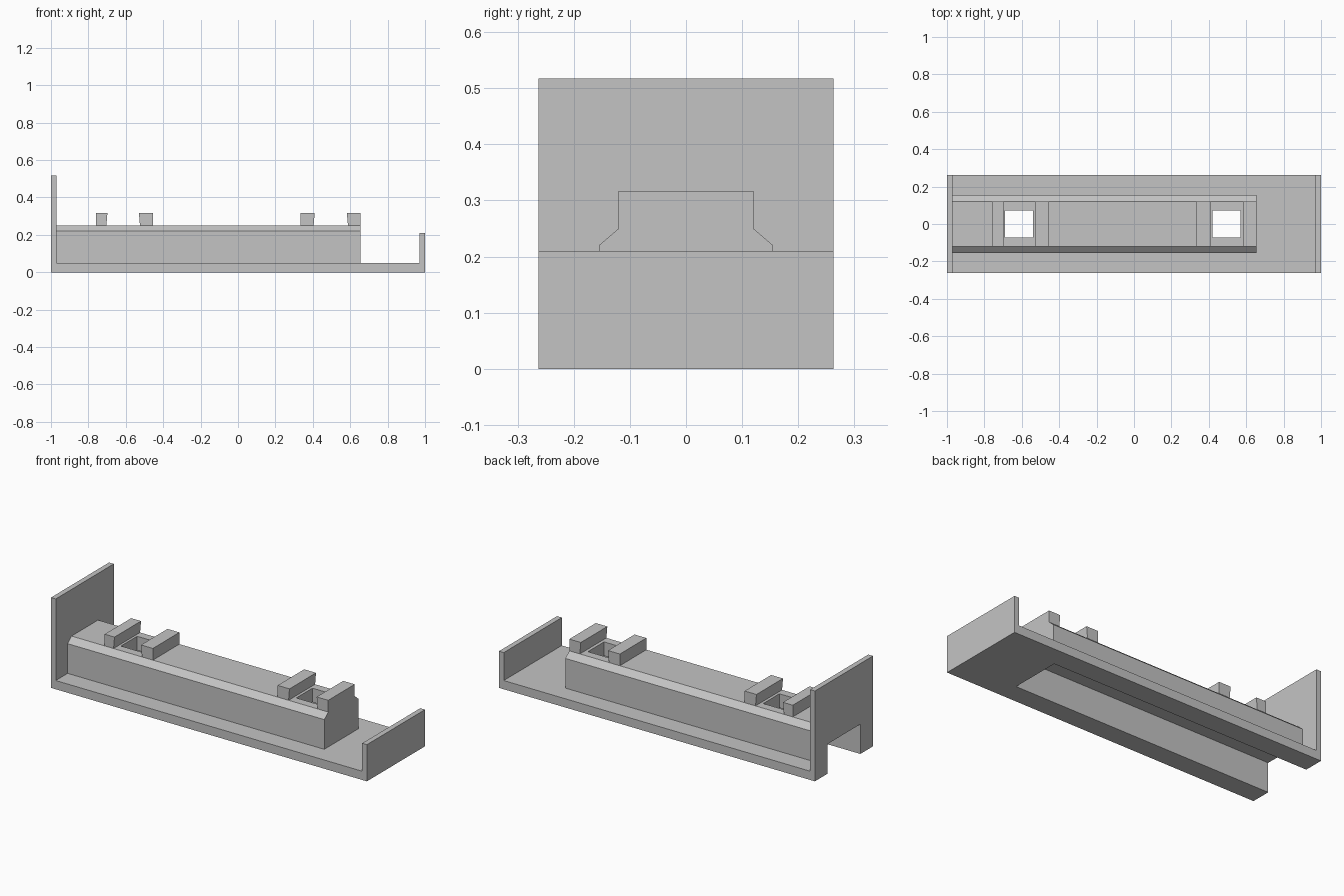
import bpy

if "Cube" in bpy.data.objects:
    bpy.data.objects.remove(bpy.data.objects["Cube"], do_unlink=True)

grey = bpy.data.materials.new("plain grey")
grey.use_nodes = True
colour = (0.55, 0.55, 0.55, 1)
grey.diffuse_color = colour
grey.node_tree.nodes["Principled BSDF"].inputs["Base Color"].default_value = colour


def prism(name, profile, to_point, low, high):
    """Extrude a closed 2D profile from low to high; to_point places it in space."""
    n = len(profile)
    verts = [to_point(a, b, t) for t in (low, high) for a, b in profile]
    faces = [list(range(n))[::-1], list(range(n, 2 * n))]
    faces += [[i, (i + 1) % n, n + (i + 1) % n, n + i] for i in range(n)]
    mesh = bpy.data.meshes.new(name)
    mesh.from_pydata(verts, [], faces)
    mesh.materials.append(grey)
    obj = bpy.data.objects.new(name, mesh)
    bpy.context.collection.objects.link(obj)
    return obj


def along_x(a, b, t):
    return (t, a, b)


def along_y(a, b, t):
    return (a, -t, b)


def box(name, x0, x1, half_y, z0, z1):
    profile = [(-half_y, z0), (half_y, z0), (half_y, z1), (-half_y, z1)]
    return prism(name, profile, along_x, x0, x1)


def cut(obj, cutters):
    for cutter in cutters:
        mod = obj.modifiers.new("cut", "BOOLEAN")
        mod.operation = "DIFFERENCE"
        mod.solver = "EXACT"
        mod.object = cutter
    bpy.context.view_layer.update()
    result = obj.evaluated_get(bpy.context.evaluated_depsgraph_get())
    mesh = bpy.data.meshes.new_from_object(result)
    obj.modifiers.clear()
    obj.data = mesh


# Tray: one L-ended profile with a low wall and a tall wall
W = 0.2625
tray = prism("tray", [(-1, 0), (1, 0), (1, 0.21), (0.97, 0.21), (0.97, 0.05),
                      (-0.97, 0.05), (-0.97, 0.517), (-1, 0.517)], along_y, -W, W)

# Raised housing with chamfered top edges
housing = prism("housing", [(-0.155, 0.05), (0.155, 0.05), (0.155, 0.22),
                            (0.12, 0.25), (-0.12, 0.25), (-0.155, 0.22)],
                along_x, -0.97, 0.655)

# Channel open underneath and at the tall end, plus two square windows
channel = box("channel_cutter", -1.1, 0.645, 0.148, -0.1, 0.17)
windows = [box("window_cutter", x - 0.075, x + 0.075, 0.073, 0.1, 0.4)
           for x in (-0.615, 0.495)]
cut(tray, [channel])
cut(housing, [channel] + windows)
for cutter in [channel] + windows:
    bpy.data.objects.remove(cutter, do_unlink=True)

# Clamp blocks beside each window, inner faces slightly undercut
for name, outer, inner in (("clamp_block_1", -0.76, -0.698), ("clamp_block_2", -0.455, -0.53),
                           ("clamp_block_3", 0.335, 0.41), ("clamp_block_4", 0.655, 0.582)):
    foot = inner + (0.006 if inner < outer else -0.006)
    profile = [(outer, 0.25), (foot, 0.25), (inner, 0.317), (outer, 0.317)]
    if outer > inner:
        profile.reverse()
    prism(name, profile, along_y, -0.12, 0.12)
